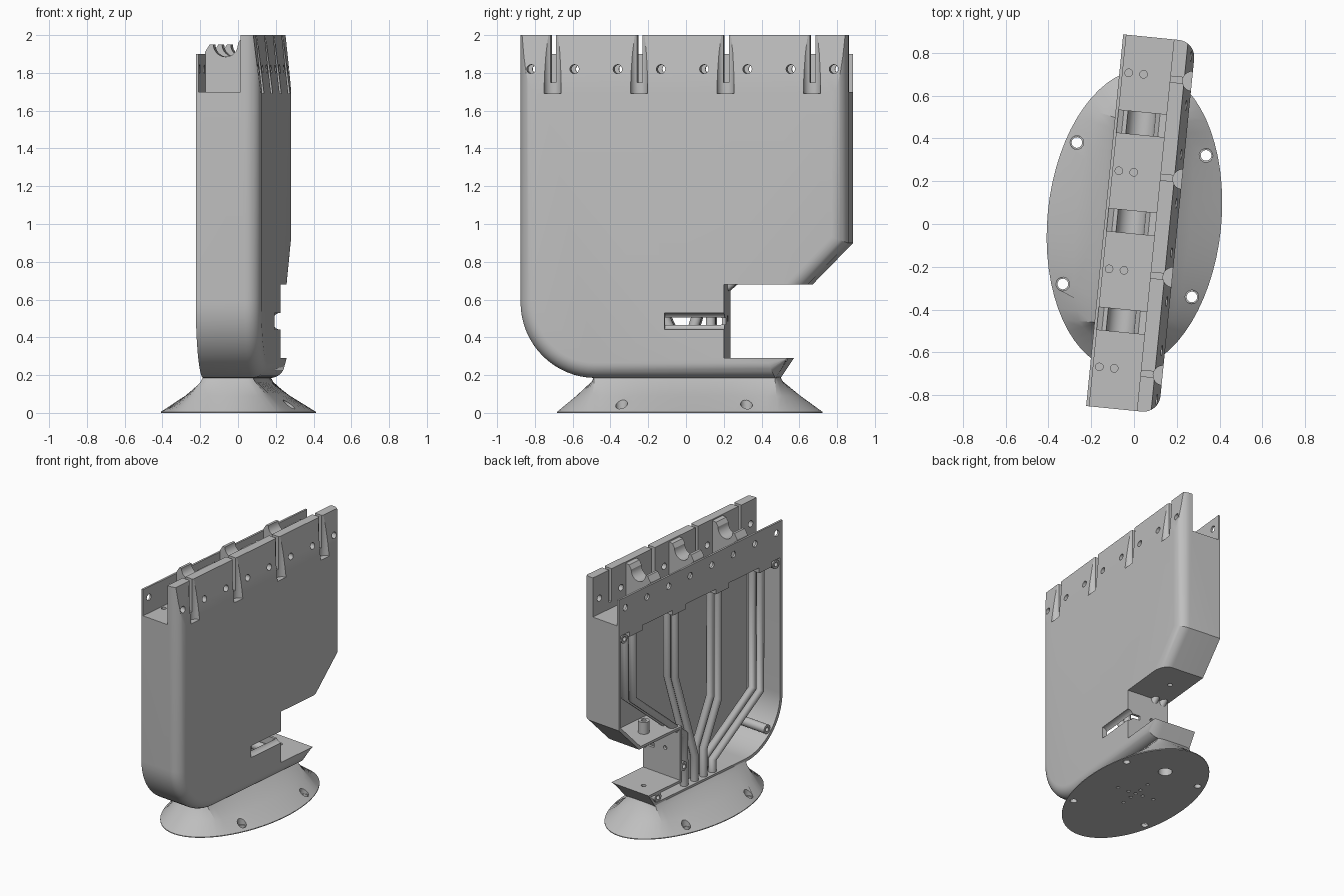
import bpy, bmesh, math
from mathutils import Matrix

if "Cube" in bpy.data.objects:
    bpy.data.objects.remove(bpy.data.objects["Cube"])

TURN = Matrix.Rotation(math.radians(-5.7), 4, 'Z')
grey = bpy.data.materials.new("light_grey")
grey.diffuse_color = (0.52, 0.52, 0.52, 1)
grey.use_nodes = True
grey.node_tree.nodes["Principled BSDF"].inputs["Base Color"].default_value = grey.diffuse_color


def loft(bm, rings):
    """Skin a list of equal-length rings and cap both ends."""
    vs = [[bm.verts.new(p) for p in r] for r in rings]
    n = len(vs[0])
    for a, b in zip(vs, vs[1:]):
        for i in range(n):
            j = (i + 1) % n
            bm.faces.new((a[i], a[j], b[j], b[i]))
    bm.faces.new(vs[0][::-1])
    bm.faces.new(vs[-1])


def place(p, t, axis):
    return {'x': (t, p[0], p[1]), 'y': (p[0], t, p[1]), 'z': (p[0], p[1], t)}[axis]


def prism(bm, pts, axis, lo, hi):
    loft(bm, [[place(p, t, axis) for p in pts] for t in (lo, hi)])


def rect(a0, a1, b0, b1):
    return [(a0, b0), (a1, b0), (a1, b1), (a0, b1)]


def circle(a, b, r, n=20):
    return [(a + r * math.cos(2 * math.pi * i / n), b + r * math.sin(2 * math.pi * i / n)) for i in range(n)]


def finish(name, bm):
    bmesh.ops.recalc_face_normals(bm, faces=bm.faces[:])
    me = bpy.data.meshes.new(name)
    bm.to_mesh(me)
    bm.free()
    me.materials.append(grey)
    ob = bpy.data.objects.new(name, me)
    ob.matrix_world = TURN
    bpy.context.collection.objects.link(ob)
    return ob


def solid(name, *prisms):
    bm = bmesh.new()
    for p in prisms:
        prism(bm, *p)
    return finish(name, bm)


def carve(ob, cutters):
    """Subtract every cutter, bake the result and drop the cutters."""
    for c in cutters:
        m = ob.modifiers.new("cut", 'BOOLEAN')
        m.operation, m.solver, m.object = 'DIFFERENCE', 'EXACT', c
    bpy.context.view_layer.update()
    dg = bpy.context.evaluated_depsgraph_get()
    me = bpy.data.meshes.new_from_object(ob.evaluated_get(dg))
    ob.modifiers.clear()
    ob.data = me
    for c in cutters:
        bpy.data.objects.remove(c)


def outline(d, w=0.0, top=2.0):
    """Side profile (length, height): d insets the outer rim, w the notch."""
    pts = [(-0.868 + d, top)]
    r = 0.4 - d
    for i in range(17):
        a = math.pi + math.pi / 2 * i / 16
        pts.append((-0.468 + r * math.cos(a), 0.585 + r * math.sin(a)))
    pts += [(0.49 - d * 0.4, 0.185 + d), (0.56 - 1.4 * w, 0.29 - w), (0.222 - w, 0.29 - w),
            (0.222 - w, 0.68 + w), (0.66 - 1.41 * d + w, 0.68 + w),
            (0.876 - d, 0.9 + 0.41 * d), (0.876 - d, top)]
    return pts


FINGERS = [-0.69 + 0.46 * i for i in range(4)]
DIVIDERS = [-0.455, 0.008, 0.47]

# Shell body with a rounded rim on the closed side
bm = bmesh.new()
R = 0.08
steps = [(-0.138, 0.0)]
for i in range(9):
    a = math.pi / 2 * i / 8
    steps.append((0.203 - R + R * math.sin(a), R * (1 - math.cos(a))))
loft(bm, [[(u, v, z) for v, z in outline(d)] for u, d in steps])
shell = finish("palm_shell", bm)

cuts = [
    # open cavity
    solid("cavity", (outline(0.025, 0.02, 1.62), 'x', -0.3, 0.165)),
    # sloping outer face near the top
    solid("taper", ([(0.203, 1.69), (0.4, 1.69), (0.4, 2.2), (0.143, 2.2)], 'y', -1, 1)),
    # finger trough, and the lower wall on the open side
    solid("trough", (rect(-0.123, 0.1, 1.7, 2.3), 'y', -1, 1)),
    solid("low_wall", (rect(-0.4, -0.05, 1.9, 2.3), 'y', -1, 1)),
    # finger slots: rounded groove plus narrow slit
    solid("grooves", *[(circle(0.205, v, 0.046), 'z', 1.69, 2.2) for v in FINGERS]),
    solid("slits", *[(rect(0.05, 0.3, v - 0.014, v + 0.014), 'z', 1.75, 2.2) for v in FINGERS]),
    # pivot holes through both walls
    solid("pivot_holes", *[(circle(v + s * 0.115, 1.82, 0.024, 16), 'x', -0.3, 0.4)
                           for v in FINGERS for s in (-1, 1)]),
    # tendon holes in the trough floor
    solid("tendon_holes", *[(circle(u, v + 0.01, 0.018, 12), 'z', 1.64, 1.75)
                            for v in FINGERS for u in (-0.095, -0.025)]),
    # thumb slot beside the notch
    solid("thumb_groove", (circle(0.205, 0.485, 0.045), 'y', -0.095, 0.3)),
    solid("thumb_slit", (rect(0.1, 0.3, 0.468, 0.502), 'y', -0.05, 0.3)),
    # thumb pin holes in the ledges and notch wall
    solid("thumb_pin_hole", (circle(0.0, 0.45, 0.018, 12), 'z', 0.24, 0.76)),
    solid("thumb_tendon_hole", (circle(0.0, 0.5, 0.016, 12), 'y', 0.19, 0.3)),
]
carve(shell, cuts)

# Dividers with a round channel between fingers
profile = [(-0.125, 1.69), (0.105, 1.69), (0.105, 1.99), (0.07, 1.985), (0.05, 1.955)]
profile += [(-0.015 + 0.065 * math.cos(a), 1.95 - 0.065 * math.sin(a))
            for a in [math.pi * i / 16 for i in range(17)]]
profile += [(-0.1, 1.95), (-0.125, 1.91)]
solid("finger_dividers", *[(profile, 'y', v - 0.055, v + 0.055) for v in DIVIDERS])

# Header blocks under the trough floor where the tubes start
solid("tube_headers", *[(rect(-0.136, 0.03, v - 0.07, v + 0.07), 'z', 1.58, 1.64) for v in FINGERS])

# Tendon tubes: drop, slant and gather at the bottom
routes = [(0.68, 1.06, 0.13, 0.6), (0.23, 1.07, 0.02, 0.4),
          (-0.23, 0.75, -0.075, 0.42), (-0.68, 0.65, -0.17, 0.3)]
for k, (v0, z0, v1, z1) in enumerate(routes):
    cu = bpy.data.curves.new("tendon_tubes", 'CURVE')
    cu.dimensions = '3D'
    cu.bevel_depth = 0.029
    cu.bevel_resolution = 3
    cu.use_fill_caps = True
    for u in (-0.095, -0.025):
        path = [(v0, 1.6), (v0, z0), (v1, z1), (v1, 0.2)]
        sp = cu.splines.new('POLY')
        sp.points.add(len(path) - 1)
        for p, (v, z) in zip(sp.points, path):
            p.co = (u, v, z, 1)
    cu.materials.append(grey)
    ob = bpy.data.objects.new("tendon_tubes_%d" % (k + 1), cu)
    ob.matrix_world = TURN
    bpy.context.collection.objects.link(ob)

# Screw bosses for the missing cover, with blind holes
spots = [(0.81, 1.58), (-0.805, 1.58), (-0.71, 0.35), (0.175, 0.38), (0.45, 0.238)]
bosses = solid("screw_bosses", *[(circle(v, z, 0.034), 'x', -0.132, 0.17) for v, z in spots])
carve(bosses, [solid("screw_holes", *[(circle(v, z, 0.017, 12), 'x', -0.2, -0.06) for v, z in spots])])

# Thumb pin sleeve standing on the ledge
sleeve = solid("thumb_sleeve", (circle(0.0, 0.45, 0.04), 'z', 0.69, 0.79))
carve(sleeve, [solid("sleeve_hole", (circle(0.0, 0.45, 0.018, 12), 'z', 0.6, 0.9))])

# Flared foot: ellipse blending into a rectangle
bm = bmesh.new()
N = 64
rings = []
for t, z in ((0, 0), (0, 0.006), (0.5, 0.09), (0.9, 0.165), (1, 0.195)):
    ring = []
    for i in range(N):
        a = 2 * math.pi * i / N
        c, s = math.cos(a), math.sin(a)
        clamp = lambda q: max(-1, min(1, 1.4 * q))
        eu, ev = 0.406 * c, 0.02 + 0.705 * s
        ru, rv = -0.007 + 0.13 * clamp(c), 0.005 + 0.485 * clamp(s)
        ring.append((eu + (ru - eu) * t, ev + (rv - ev) * t, z))
    rings.append(ring)
loft(bm, rings)
foot = finish("flared_foot", bm)
mounts = [(su * 0.303, 0.02 + sv * 0.332) for su in (-1, 1) for sv in (-1, 1)]
pattern = [(r * math.cos(math.pi / 2 * i), 0.02 + r * math.sin(math.pi / 2 * i))
           for r in (0.06, 0.15) for i in range(4)] + [(0, 0.02)]
carve(foot, [
    solid("mount_holes", *[(circle(u, v, 0.025, 16), 'z', -0.1, 0.3) for u, v in mounts]),
    solid("counterbores", *[(circle(u, v, 0.032, 16), 'z', 0.02, 0.3) for u, v in mounts]),
    solid("flange_holes", *[(circle(u, v, 0.013, 10), 'z', -0.1, 0.06) for u, v in pattern]),
    solid("cable_hole", (circle(0.0, 0.39, 0.05), 'z', -0.1, 0.12)),
])

# Smooth the curved surfaces and keep edges crisp
for ob in bpy.context.scene.objects:
    ob.select_set(ob.type == 'MESH')
    if ob.type == 'MESH':
        bpy.context.view_layer.objects.active = ob
bpy.ops.object.shade_smooth_by_angle(angle=math.radians(25))
